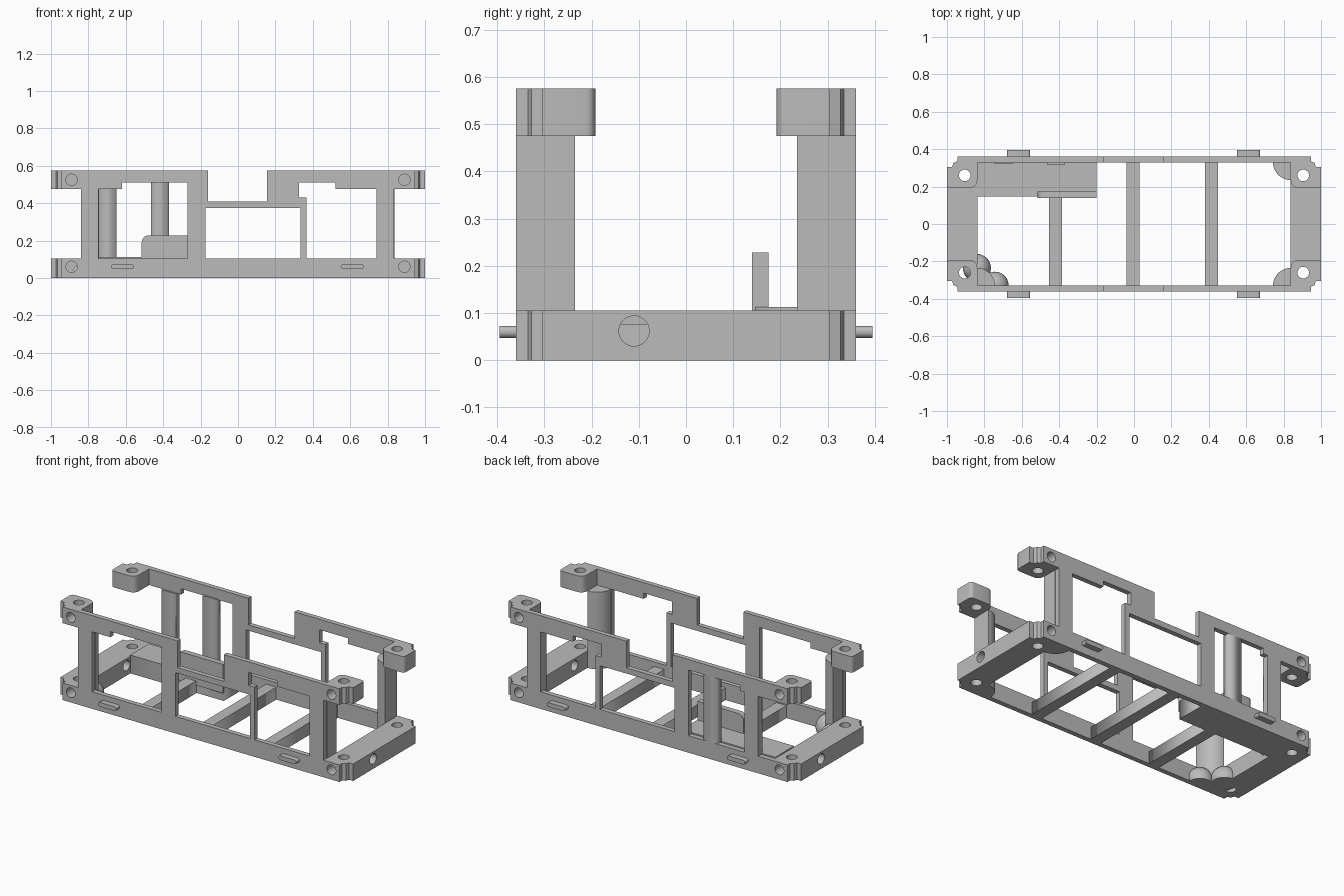
import bpy, bmesh, math
from mathutils import Matrix, Vector

cube = bpy.data.objects.get("Cube")
if cube:
    bpy.data.objects.remove(cube, do_unlink=True)

grey = bpy.data.materials.new("plain_grey")
grey.use_nodes = True
COLOUR = (0.5, 0.5, 0.5, 1)
grey.diffuse_color = COLOUR
grey.node_tree.nodes["Principled BSDF"].inputs["Base Color"].default_value = COLOUR

OUT, INN = 0.36, 0.33            # outer and inner wall faces
BASE, RAIL, TOP = 0.105, 0.475, 0.575


def add(name, bm):
    mesh = bpy.data.meshes.new(name)
    bm.normal_update()
    bm.to_mesh(mesh)
    bm.free()
    mesh.materials.append(grey)
    ob = bpy.data.objects.new(name, mesh)
    bpy.context.collection.objects.link(ob)
    return ob


def prism(name, loops, lo, hi, axis="Z"):
    """Extrude outlines (first outer, rest holes) along z, or along y from x-z points."""
    curve = bpy.data.curves.new(name, "CURVE")
    curve.dimensions, curve.fill_mode = "2D", "BOTH"
    curve.extrude = (hi - lo) / 2
    for loop in loops:
        s = curve.splines.new("POLY")
        s.points.add(len(loop) - 1)
        for p, (a, b) in zip(s.points, loop):
            p.co = (a, b, 0, 1)
        s.use_cyclic_u = True
    tmp = bpy.data.objects.new(name, curve)
    bpy.context.collection.objects.link(tmp)
    dg = bpy.context.evaluated_depsgraph_get()
    mesh = bpy.data.meshes.new_from_object(tmp.evaluated_get(dg))
    bm = bmesh.new()
    bm.from_mesh(mesh)
    bpy.data.objects.remove(tmp, do_unlink=True)
    bpy.data.meshes.remove(mesh)
    bmesh.ops.remove_doubles(bm, verts=bm.verts, dist=1e-5)
    mid = (lo + hi) / 2
    if axis == "Y":
        m = Matrix.Translation((0, mid, 0)) @ Matrix.Rotation(math.pi / 2, 4, "X")
    else:
        m = Matrix.Translation((0, 0, mid))
    bmesh.ops.transform(bm, matrix=m, verts=bm.verts)
    bmesh.ops.recalc_face_normals(bm, faces=bm.faces)
    return add(name, bm)


def rect(x0, x1, y0, y1):
    return [(x0, y0), (x1, y0), (x1, y1), (x0, y1)]


def arc(cx, cy, r, a0, a1, n=10):
    steps = [math.radians(a0 + (a1 - a0) * i / n) for i in range(n + 1)]
    return [(cx + r * math.cos(a), cy + r * math.sin(a)) for a in steps]


def box(name, x0, x1, y0, y1, z0, z1):
    return prism(name, [rect(x0, x1, y0, y1)], z0, z1)


def rod(bm, centre, axis, r, length):
    rot = Vector((0, 0, 1)).rotation_difference(Vector(axis)).to_matrix().to_4x4()
    bmesh.ops.create_cone(bm, cap_ends=True, segments=32, radius1=r, radius2=r,
                          depth=length, matrix=Matrix.Translation(centre) @ rot)


def side_wall(name, y0, y1, p, q):
    """Side frame with its windows; p to q is the post at the right-hand end."""
    outer = [(-.945, 0), (.945, 0), (.945, BASE), (.835, BASE), (.835, RAIL), (.945, RAIL),
             (.945, TOP), (.155, TOP), (.155, .41), (-.16, .41), (-.16, TOP), (-.945, TOP),
             (-.945, RAIL), (p, RAIL), (p, BASE), (-.945, BASE)]
    left = [(q, BASE), (-.27, BASE), (-.27, .51), (-.62, .51), (-.62, RAIL), (q, RAIL)]
    right = [(.365, BASE), (.74, BASE), (.74, RAIL), (.52, RAIL), (.52, .51),
             (.325, .51), (.325, .43), (.365, .43)]
    return prism(name, [outer, left, rect(-.175, .335, BASE, .375), right], y0, y1, "Y")


# Side walls
drilled = [side_wall("front_wall", -OUT, -INN, -.84, -.745),
           side_wall("back_wall", INN, OUT, -.745, -.65)]

# End bars and upper corner bosses, with scooped outer corners
scoop = [(.945, OUT), (.945, .335), (.965, .327), (.973, .305), (1, .305)]
for sx, end in ((-1, "right"), (1, "left")):
    half = [(.838, OUT)] + scoop
    outline = half + [(x, -y) for x, y in reversed(half)]
    drilled.append(prism(end + "_end_bar", [[(sx * x, y) for x, y in outline]], 0, BASE))
    for sy, side in ((-1, "front"), (1, "back")):
        boss = ([(.838, OUT)] + scoop + arc(.98, .212, .02, 0, -90, 4)
                + arc(.878, .232, .04, -90, -180, 6))
        drilled.append(prism(f"{side}_{end}_boss",
                             [[(sx * x, sy * y) for x, y in boss]], RAIL, TOP))

# Screw holes
bm = bmesh.new()
for sx in (-1, 1):
    rod(bm, (sx, -sx * .11, .062), (1, 0, 0), .032, .5)
    for sy in (-1, 1):
        rod(bm, (sx * .905, sy * .26, .3), (0, 0, 1), .031, .8)
        for z in (.06, .525):
            rod(bm, (sx * .89, sy * .345, z), (0, 1, 0), .03, .1)
cutter = add("hole_cutter", bm)
cutter.hide_render = True
for ob in drilled:
    mod = ob.modifiers.new("holes", "BOOLEAN")
    mod.operation, mod.solver, mod.object = "DIFFERENCE", "EXACT", cutter
    bpy.context.view_layer.objects.active = ob
    bpy.ops.object.modifier_apply(modifier=mod.name)
bpy.data.objects.remove(cutter, do_unlink=True)

# Quarter-round corner columns
smooth = list(drilled)
for name, sx, sy in (("front_left_column", 1, -1), ("back_left_column", 1, 1),
                     ("front_right_column", -1, -1)):
    pts = [(.838, INN)] + arc(.838, INN, .095, 180, 270)
    smooth.append(prism(name, [[(sx * x, sy * y) for x, y in pts]], 0, RAIL))

# Rounded feet beside the front right column, cut flat underneath
for name, x, y in (("outer_foot", -.84, -.235), ("inner_foot", -.745, -.33)):
    bm = bmesh.new()
    bmesh.ops.create_uvsphere(bm, u_segments=32, v_segments=16, radius=.075,
                              matrix=Matrix.Translation((x, y, .025)))
    for co, no in (((0, 0, 0), (0, 0, -1)), ((0, -.335, 0), (0, -1, 0))):
        cut = bmesh.ops.bisect_plane(bm, geom=bm.verts[:] + bm.edges[:] + bm.faces[:],
                                     plane_co=co, plane_no=no, clear_outer=True)
        edges = [e for e in cut["geom_cut"] if isinstance(e, bmesh.types.BMEdge)]
        bmesh.ops.contextual_create(bm, geom=edges)
    bmesh.ops.recalc_face_normals(bm, faces=bm.faces)
    smooth.append(add(name, bm))

# Cross bars
for name, x, y1 in (("right_cross_bar", -.42, .15), ("middle_cross_bar", -.005, INN),
                    ("left_cross_bar", .415, INN)):
    box(name, x - .035, x + .035, -INN, y1, 0, .077)

# Corner shelf with its upright lip
box("shelf", -.84, -.2, .147, INN, 0, .113)
lip = [(-.2, .05), (-.2, .228)] + arc(-.477, .19, .038, 90, 180, 6) + [(-.515, .05)]
smooth.append(prism("shelf_lip", [lip], .14, .175, "Y"))

# Thicker inner posts on the back wall
box("back_outer_post", -.745, -.65, .32, INN, BASE, RAIL)
box("back_middle_post", -.465, -.37, .318, OUT, BASE, .515)

# Rounded side tabs
for sy, side in ((-1, "front"), (1, "back")):
    for x, end in ((-.617, "right"), (.612, "left")):
        slot = (arc(x + .049, .06, .013, -90, 90, 8) + arc(x - .049, .06, .013, 90, 270, 8))
        lo, hi = sorted((sy * .35, sy * .395))
        smooth.append(prism(f"{side}_{end}_tab", [slot], lo, hi, "Y"))

# Smooth rounded surfaces, keep edges sharp
bpy.ops.object.select_all(action="DESELECT")
for ob in smooth:
    ob.select_set(True)
bpy.context.view_layer.objects.active = smooth[0]
bpy.ops.object.shade_smooth_by_angle(angle=math.radians(30))
